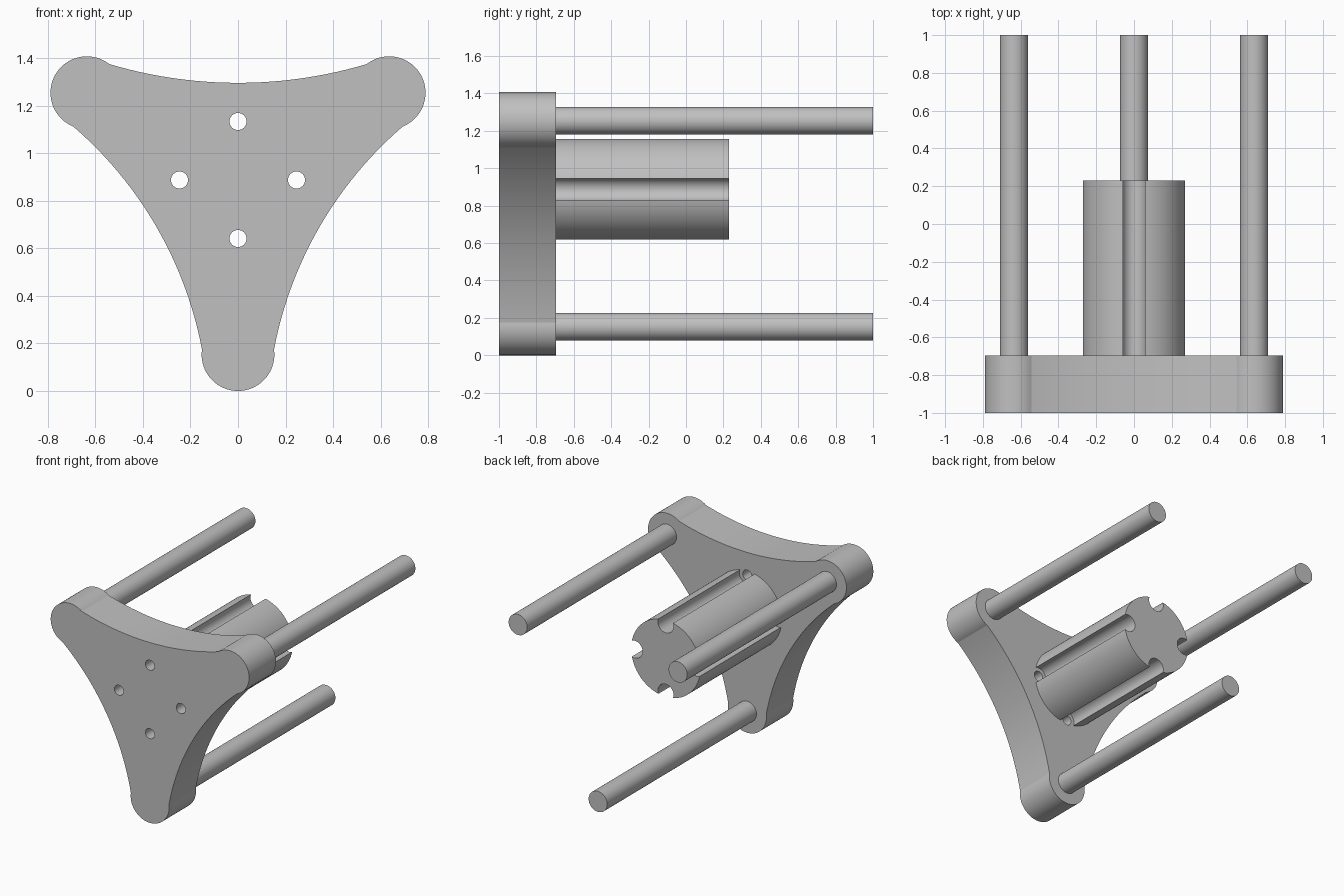
import bpy, bmesh, math
from mathutils import Vector

if "Cube" in bpy.data.objects:
    bpy.data.objects.remove(bpy.data.objects["Cube"])

CENTRE = Vector((0, 0.887))      # hub axis in (x, z)
ROD_DIST, LOBE_R, ROD_R = 0.734, 0.153, 0.074
HUB_R, GROOVE_DIST, GROOVE_R, HOLE_R = 0.275, 0.246, 0.062, 0.036
FRONT, PLATE_BACK, HUB_BACK, ROD_BACK = -1.0, -0.695, 0.23, 1.0

grey = bpy.data.materials.new("plain grey")
grey.diffuse_color = (0.53, 0.53, 0.53, 1)
grey.use_nodes = True
grey.node_tree.nodes["Principled BSDF"].inputs["Base Color"].default_value = grey.diffuse_color


def polar(c, r, deg):
    a = math.radians(deg)
    return Vector((c[0] + r * math.cos(a), c[1] + r * math.sin(a)))


def arc(c, r, a0, a1, n):
    """Points on an arc from a0 to a1 degrees, both ends included."""
    return [polar(c, r, a0 + (a1 - a0) * i / n) for i in range(n + 1)]


def hollow(p, q, sag, n=24):
    """Inner points of a shallow arc from p to q, bowed to the left by sag."""
    chord = q - p
    left = Vector((-chord.y, chord.x)).normalized()
    half = chord.length / 2
    r = (half * half + sag * sag) / (2 * sag)
    c = (p + q) / 2 - left * (r - sag)
    a0 = math.degrees(math.atan2(*(p - c).yx))
    a1 = math.degrees(math.atan2(*(q - c).yx))
    a1 = a0 + (a1 - a0 + 180) % 360 - 180
    return arc(c, r, a0, a1, n)[1:-1]


def prism(name, outline, y0, y1):
    """Extrude an (x, z) outline along y."""
    bm = bmesh.new()
    face = bm.faces.new([bm.verts.new((p[0], y0, p[1])) for p in outline])
    ext = bmesh.ops.extrude_face_region(bm, geom=[face], use_keep_orig=True)
    verts = [v for v in ext["geom"] if isinstance(v, bmesh.types.BMVert)]
    bmesh.ops.translate(bm, verts=verts, vec=(0, y1 - y0, 0))
    bmesh.ops.recalc_face_normals(bm, faces=bm.faces[:])
    mesh = bpy.data.meshes.new(name)
    bm.to_mesh(mesh)
    bm.free()
    mesh.materials.append(grey)
    obj = bpy.data.objects.new(name, mesh)
    bpy.context.collection.objects.link(obj)
    return obj


def smooth(obj):
    obj.data.shade_smooth()
    obj.data.set_sharp_from_angle(angle=math.radians(15))


# Three-lobed plate with concave sides
lobe_angles = (-90, 30, 150)
lobes = [arc(polar(CENTRE, ROD_DIST, a), LOBE_R, a - 98, a + 98, 36) for a in lobe_angles]
outline = []
for i, sag in enumerate((0.092, 0.079, 0.092)):
    outline += lobes[i] + hollow(lobes[i][-1], lobes[(i + 1) % 3][0], sag)
plate = prism("plate", outline, FRONT, PLATE_BACK)

# Four through holes in the plate
for k in range(4):
    c = polar(CENTRE, GROOVE_DIST, 90 * k)
    cutter = prism("hole_cutter", arc(c, HOLE_R, 0, 360, 32)[:-1], FRONT - 0.1, PLATE_BACK + 0.1)
    cutter.hide_render = True
    mod = plate.modifiers.new("hole", 'BOOLEAN')
    mod.operation, mod.solver, mod.object = 'DIFFERENCE', 'EXACT', cutter
    bpy.context.view_layer.objects.active = plate
    bpy.ops.object.modifier_apply(modifier=mod.name)
    bpy.data.objects.remove(cutter)
smooth(plate)

# Hub with four round grooves lined up with the holes
x = (GROOVE_DIST ** 2 + HUB_R ** 2 - GROOVE_R ** 2) / (2 * GROOVE_DIST)
h = math.sqrt(HUB_R ** 2 - x * x)
gap = math.degrees(math.atan2(h, x))
mouth = math.degrees(math.atan2(h, x - GROOVE_DIST))
outline = []
for a in (0, 90, 180, 270):
    groove = arc(polar(CENTRE, GROOVE_DIST, a), GROOVE_R, a - mouth, a + mouth - 360, 28)
    outline += groove + arc(CENTRE, HUB_R, a + gap, a + 90 - gap, 16)[1:-1]
smooth(prism("grooved_hub", outline, PLATE_BACK, HUB_BACK))

# Three long rods, one on each lobe
for a, side in zip(lobe_angles, ("bottom", "right", "left")):
    c = polar(CENTRE, ROD_DIST, a)
    smooth(prism(side + "_rod", arc(c, ROD_R, 0, 360, 48)[:-1], PLATE_BACK, ROD_BACK))
